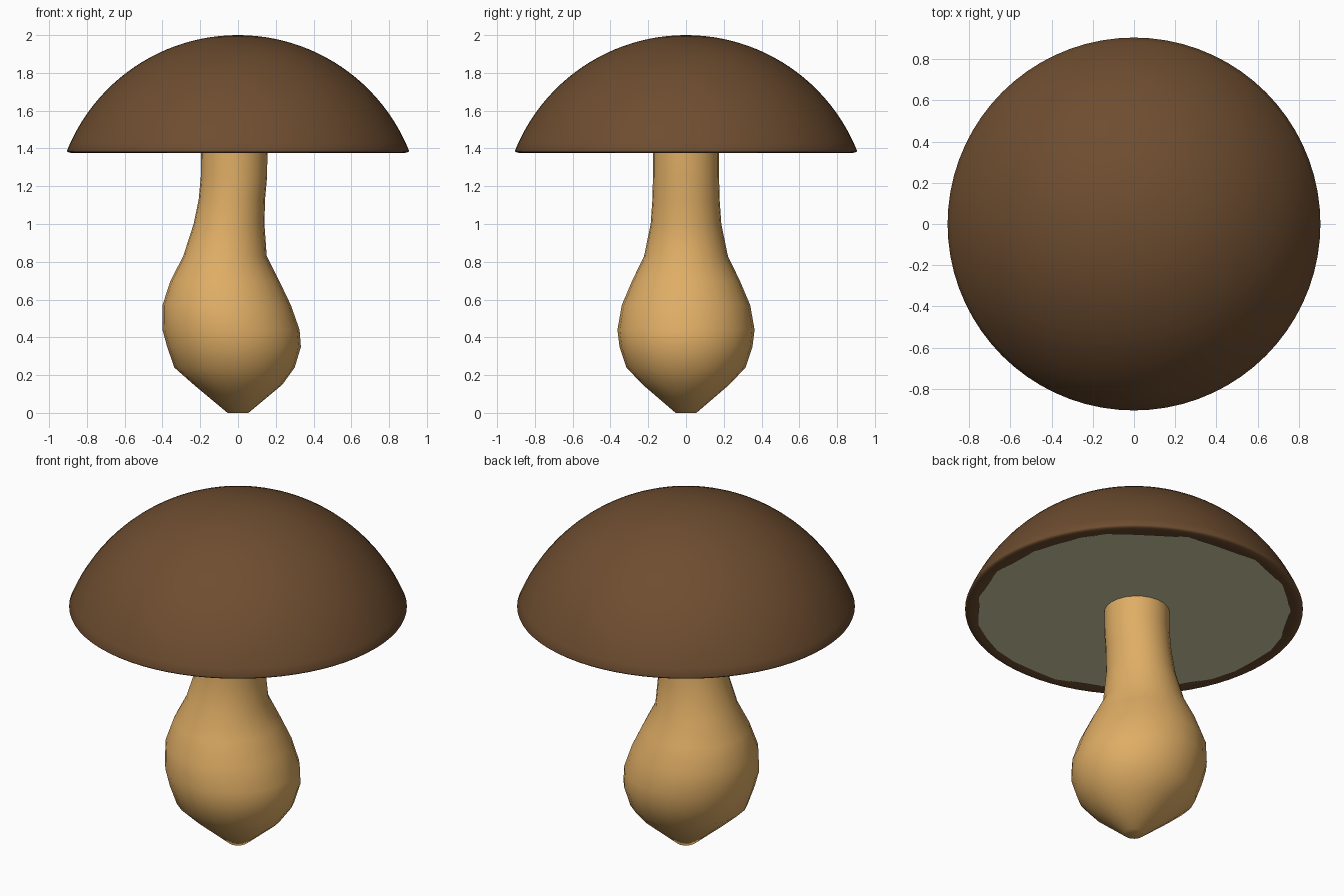
import bpy, bmesh, math, random

if "Cube" in bpy.data.objects:
    bpy.data.objects.remove(bpy.data.objects["Cube"])

random.seed(3)


def material(name, rgb):
    m = bpy.data.materials.new(name)
    m.diffuse_color = (*rgb, 1)
    m.use_nodes = True
    m.node_tree.nodes["Principled BSDF"].inputs["Base Color"].default_value = m.diffuse_color
    return m


def loft(name, rings, segs, mat):
    """Rings are (centre_x, half_x, half_y, z); both ends are closed."""
    bm = bmesh.new()
    loops = []
    for cx, rx, ry, z in rings:
        loops.append([bm.verts.new((cx + rx * math.cos(a), ry * math.sin(a), z))
                      for a in (2 * math.pi * i / segs for i in range(segs))])
    for lo, hi in zip(loops, loops[1:]):
        for i in range(segs):
            j = (i + 1) % segs
            bm.faces.new((lo[i], lo[j], hi[j], hi[i]))
    bm.faces.new(loops[0][::-1])
    bm.faces.new(loops[-1])
    bmesh.ops.recalc_face_normals(bm, faces=bm.faces)
    me = bpy.data.meshes.new(name)
    bm.to_mesh(me)
    bm.free()
    ob = bpy.data.objects.new(name, me)
    bpy.context.collection.objects.link(ob)
    me.materials.append(mat)
    bpy.ops.object.select_all(action='DESELECT')
    ob.select_set(True)
    bpy.context.view_layer.objects.active = ob
    bpy.ops.object.shade_smooth_by_angle(angle=math.radians(45))
    return ob


brown = material("cap brown", (0.155, 0.074, 0.029))
tan = material("stem tan", (0.74, 0.42, 0.13))
cream = material("gill cream", (0.68, 0.64, 0.40))

# Cap: spherical dome with a thin rounded rim turned under
R, CZ = 0.976, 1.024
profile = [(0.80, 1.390), (0.84, 1.380), (0.875, 1.376), (0.896, 1.378), (0.904, 1.384)]
start = math.acos(0.905 / R)
for k in range(25):
    a = start + (math.pi / 2 - 0.004 - start) * k / 24
    profile.append((R * math.cos(a), CZ + R * math.sin(a)))
loft("cap", [(0, r, r, z) for r, z in profile], 72, brown)

# Gills: flat underside disc with a slightly ragged edge
bm = bmesh.new()
n = 36
edge = []
for i in range(n):
    a = 2 * math.pi * i / n
    r = 0.835 + random.uniform(-0.014, 0.014)
    edge.append(bm.verts.new((r * math.cos(a), r * math.sin(a), 1.377)))
bm.faces.new(edge[::-1])
me = bpy.data.meshes.new("gills")
bm.to_mesh(me)
bm.free()
me.materials.append(cream)
bpy.context.collection.objects.link(bpy.data.objects.new("gills", me))

# Stem: leaning bulb, given as left x, right x, half depth, height
stem = [(-0.055, 0.055, 0.055, 0.0), (-0.235, 0.235, 0.23, 0.15),
        (-0.337, 0.300, 0.315, 0.24), (-0.375, 0.333, 0.352, 0.35),
        (-0.400, 0.326, 0.363, 0.44), (-0.400, 0.280, 0.340, 0.57),
        (-0.357, 0.218, 0.285, 0.70), (-0.290, 0.152, 0.222, 0.83),
        (-0.235, 0.140, 0.187, 1.00), (-0.208, 0.143, 0.178, 1.13),
        (-0.197, 0.154, 0.175, 1.25), (-0.196, 0.156, 0.175, 1.40)]
loft("stem", [((l + r) / 2, (r - l) / 2, d, z) for l, r, d, z in stem], 24, tan)
